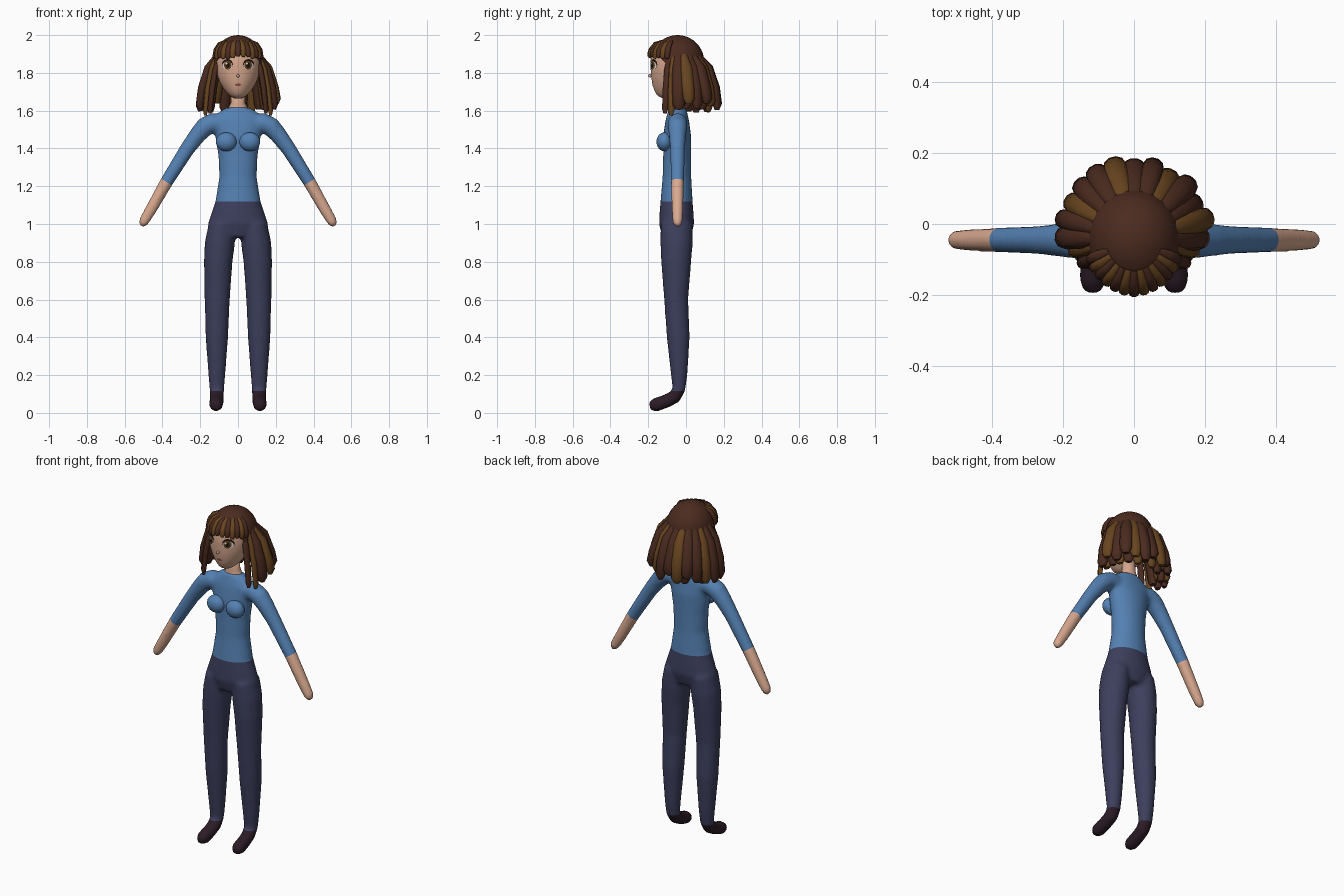
import bpy, bmesh, math, random
from mathutils import Vector, Matrix
from mathutils.bvhtree import BVHTree

random.seed(4)
if "Cube" in bpy.data.objects:
    bpy.data.objects.remove(bpy.data.objects["Cube"])


def material(name, *rgb):
    m = bpy.data.materials.new(name)
    m.use_nodes = True
    m.diffuse_color = (*rgb, 1)
    m.node_tree.nodes["Principled BSDF"].inputs["Base Color"].default_value = (*rgb, 1)
    return m


BLUE = material("sweater blue", .09, .22, .45)
NAVY = material("trouser navy", .047, .05, .11)
SHOE = material("shoe plum", .025, .012, .02)
SKIN = material("skin", .7, .4, .28)
DARK = material("dark brown hair", .07, .024, .014)
GOLD = material("light brown hair", .14, .06, .014)
LINE = material("eye line", .015, .007, .005)
WHITE = material("eye white", .85, .83, .8)
LIP = material("lip", .3, .09, .07)


def tube(bm, rings, ref=(0, 1, 0), n=16):
    """Closed loft through (centre, width radius, depth radius) rings."""
    pts = [Vector(r[0]) for r in rings]
    loops = []
    for i, (c, rx, ry) in enumerate(rings):
        t = (pts[min(i + 1, len(pts) - 1)] - pts[max(i - 1, 0)]).normalized()
        side = Vector(ref).cross(t).normalized()
        up = t.cross(side)
        angles = [2 * math.pi * k / n for k in range(n)]
        loops.append([bm.verts.new(pts[i] + side * rx * math.cos(a) + up * ry * math.sin(a))
                      for a in angles])
    for a, b in zip(loops, loops[1:]):
        for k in range(n):
            bm.faces.new((a[k], a[(k + 1) % n], b[(k + 1) % n], b[k]))
    bm.faces.new(loops[0][::-1])
    bm.faces.new(loops[-1])


def column(rings):
    """Rings of an upright part given as (z, y, rx, ry)."""
    return [((0, y, z), rx, ry) for z, y, rx, ry in rings]


def finish(name, bm, mats, sharp=180):
    bmesh.ops.recalc_face_normals(bm, faces=bm.faces)
    me = bpy.data.meshes.new(name)
    bm.to_mesh(me)
    bm.free()
    for m in mats:
        me.materials.append(m)
    me.shade_smooth()
    if sharp < 180:
        me.set_sharp_from_angle(angle=math.radians(sharp))
    ob = bpy.data.objects.new(name, me)
    bpy.context.collection.objects.link(ob)
    return ob


def evaluated_bmesh(ob):
    bpy.context.view_layer.update()
    bm = bmesh.new()
    bm.from_object(ob, bpy.context.evaluated_depsgraph_get())
    return bm


# Clothed body: torso, legs with feet and arms, fused into one skin
bm = bmesh.new()
tube(bm, column([(.93, -.05, .11, .075), (1.0, -.05, .16, .093), (1.06, -.05, .14, .09),
                 (1.12, -.05, .12, .085), (1.25, -.048, .099, .076), (1.36, -.047, .104, .074),
                 (1.47, -.047, .122, .074), (1.55, -.046, .145, .062), (1.585, -.045, .11, .053),
                 (1.615, -.043, .066, .046)]), n=24)
for s in (-1, 1):
    leg = [(.085, -.05, 1.0, .07, .085), (.096, -.05, .9, .08, .086), (.105, -.052, .8, .076, .08),
           (.11, -.052, .6, .067, .064), (.112, -.041, .4, .06, .061), (.112, -.036, .2, .045, .044),
           (.112, -.038, .12, .039, .034), (.112, -.06, .085, .038, .036),
           (.114, -.105, .062, .038, .036), (.116, -.16, .043, .038, .037),
           (.116, -.192, .035, .024, .024)]
    tube(bm, [((s * x, y, z), rx, ry) for x, y, z, rx, ry in leg])
    arm = [(.09, 1.53, .05), (.135, 1.535, .053), (.175, 1.515, .052), (.215, 1.47, .046),
           (.27, 1.395, .04), (.38, 1.22, .035), (.465, 1.07, .031), (.5, 1.01, .027), (.512, .988, .015)]
    tube(bm, [((s * x, -.045, z), r, r) for x, z, r in arm])
base = finish("body_base", bm, [])
remesh = base.modifiers.new("fuse", "REMESH")
remesh.mode = "VOXEL"
remesh.voxel_size = .011
relax = base.modifiers.new("relax", "SMOOTH")
relax.factor, relax.iterations = .5, 5
bm = evaluated_bmesh(base)
bpy.data.objects.remove(base)

# Cut clean hems at the waist, ankles and sleeves, then colour by region
cuff, along = Vector((.378, -.045, 1.222)), Vector((.52, 0, -.85))
cuts = [((0, 0, 1.12), (0, 0, 1)), ((0, 0, .115), (0, 0, 1))]
cuts += [((s * cuff.x, cuff.y, cuff.z), (s * along.x, 0, along.z)) for s in (-1, 1)]
for co, no in cuts:
    bmesh.ops.bisect_plane(bm, geom=bm.verts[:] + bm.edges[:] + bm.faces[:],
                           plane_co=co, plane_no=no, dist=1e-5)
for f in bm.faces:
    c = f.calc_center_median()
    mirrored = Vector((abs(c.x), c.y, c.z))
    if abs(c.x) > .3 and (mirrored - cuff).dot(along) > 0:
        f.material_index = 3
    elif abs(c.x) < .25 and c.z < 1.12:
        f.material_index = 2 if c.z < .115 else 1
finish("clothed_body", bm, [BLUE, NAVY, SHOE, SKIN])


def ball(name, centre, radii, mat):
    bm = bmesh.new()
    bmesh.ops.create_uvsphere(bm, u_segments=24, v_segments=16, radius=1,
                              matrix=Matrix.Translation(centre) @ Matrix.Diagonal((*radii, 1)))
    return finish(name, bm, [mat])


for s, side in ((1, "left"), (-1, "right")):
    ball(side + "_bust", (s * .062, -.115, 1.435), (.055, .041, .05), BLUE)

# Neck and head
bm = bmesh.new()
tube(bm, column([(1.58, -.043, .06, .04), (1.618, -.043, .05, .038), (1.64, -.043, .038, .035),
                 (1.74, -.05, .036, .036)]))
finish("neck", bm, [SKIN])
bm = bmesh.new()
tube(bm, column([(1.665, -.12, .02, .025), (1.685, -.117, .05, .055), (1.73, -.098, .087, .093),
                 (1.78, -.08, .111, .113), (1.84, -.065, .122, .128), (1.9, -.06, .12, .124),
                 (1.95, -.05, .09, .095), (1.97, -.05, .05, .05)]), n=20)
head = finish("head", bm, [SKIN])
sub = head.modifiers.new("round", "SUBSURF")
sub.levels = sub.render_levels = 2
head_bm = evaluated_bmesh(head)
face = BVHTree.FromBMesh(head_bm)
head_bm.free()


def face_plate(name, x, z, rx, rz, layer, mat):
    """Thin oval that follows the face."""
    bm = bmesh.new()
    bmesh.ops.create_circle(bm, cap_ends=True, cap_tris=True, segments=20, radius=1)
    bmesh.ops.subdivide_edges(bm, edges=bm.edges, cuts=2, use_grid_fill=True)
    for v in bm.verts:
        px, pz = x + v.co.x * rx, z + v.co.y * rz
        hit = face.ray_cast(Vector((px, -1, pz)), Vector((0, 1, 0)))[0]
        v.co = (px, hit.y - .0015 * layer, pz)
    ob = finish(name, bm, [mat])
    if ob.data.polygons[0].normal.y > 0:
        ob.data.flip_normals()


for s, side in ((1, "left"), (-1, "right")):
    face_plate(side + "_lash", s * .056, 1.845, .029, .028, 1, LINE)
    face_plate(side + "_eye_white", s * .056, 1.839, .026, .022, 2, WHITE)
    face_plate(side + "_iris", s * .054, 1.841, .02, .023, 3, GOLD)
    face_plate(side + "_pupil", s * .054, 1.841, .011, .015, 4, LINE)
    face_plate(side + "_glint", s * .054 - .007, 1.85, .005, .006, 5, WHITE)
face_plate("mouth", 0, 1.737, .017, .007, 1, LIP)
ball("nose", (0, -.19, 1.785), (.008, .01, .009), SKIN)

# Hair cap, cut open over the face
bm = bmesh.new()
bmesh.ops.create_uvsphere(bm, u_segments=32, v_segments=20, radius=1,
                          matrix=Matrix.Translation((0, -.045, 1.86)) @ Matrix.Diagonal((.13, .141, .14, 1)))
bmesh.ops.bisect_plane(bm, geom=bm.verts[:] + bm.edges[:] + bm.faces[:], plane_co=(0, -.165, 1.91),
                       plane_no=(0, .73, .69), clear_inner=True)
finish("hair_cap", bm, [DARK])


def lock(name, azimuth, reach, heights, width, mat):
    """Hanging lock; azimuth in degrees from the front, positive to the left."""
    a = math.radians(azimuth)
    out = Vector((math.sin(a), -math.cos(a), 0))
    taper = (.6, .95, 1, .9, .5)
    rings = [(Vector((0, -.045, z)) + out * r, width * t, width * t * .75)
             for r, z, t in zip(reach, heights, taper)]
    bm = bmesh.new()
    tube(bm, rings, out, 10)
    finish(name, bm, [mat], 50)


# Fringe
for i in range(13):
    az = (i - 6) * 11
    drop = random.uniform(-.008, .008)
    k = 1 - .1 * abs(i - 6) / 6
    lock(f"fringe_{i}", az, [r * k for r in (.085, .118, .142, .15, .152)],
         (1.967, 1.953, 1.922, 1.893 + drop, 1.88 + drop), .0165, GOLD if i % 2 else DARK)

# Thin locks framing the face
for s, side in ((1, "left"), (-1, "right")):
    for i, (az, k) in enumerate(((66, .83), (79, .9))):
        lock(f"{side}_face_lock_{i}", s * az, [r * k for r in (.13, .158, .18, .195, .195)],
             (1.89, 1.82, 1.72, 1.61 - .01 * i, 1.585 - .01 * i), .019, (DARK, GOLD)[i])

# Two layers of thick locks around the sides and back
for layer, count, scale, lift in (("outer", 13, 1, 0), ("inner", 12, .8, -.005)):
    for i in range(count):
        az = 92 + 176 * i / (count - 1)
        back = 1 + .1 * abs(math.cos(math.radians(az)))
        k = scale * back * random.uniform(.93, 1.05)
        end = 1.605 + lift + random.uniform(-.01, .04)
        light = (i % 3 == 1) if layer == "outer" else (i % 2 == 0)
        lock(f"{layer}_lock_{i}", az, [.105] + [r * k for r in (.155, .187, .2, .198)],
             (1.9, 1.825, 1.72, end + .025, end), random.uniform(.029, .036), GOLD if light else DARK)
